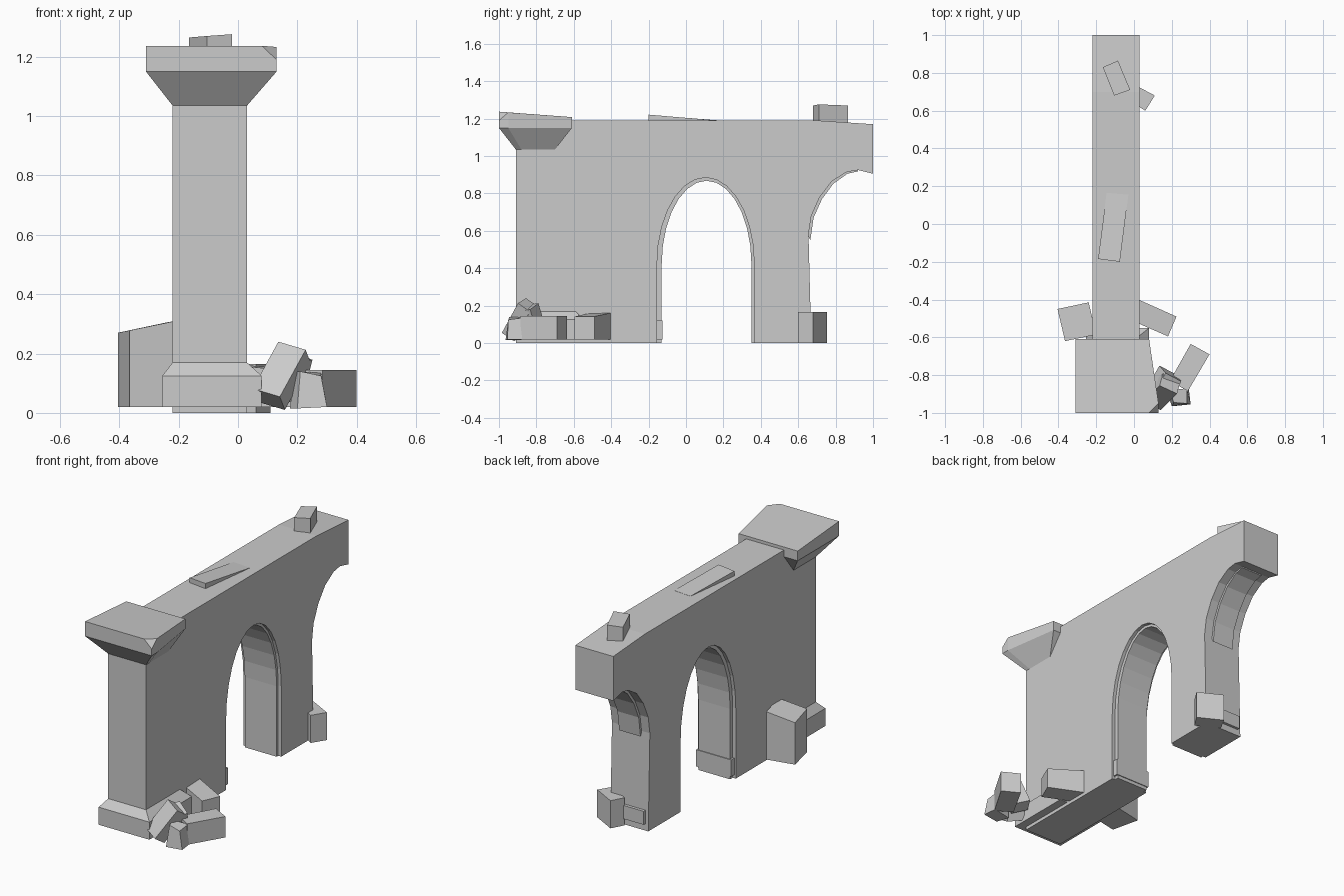
import bpy, bmesh, math
from mathutils import Vector, Euler

if "Cube" in bpy.data.objects:
    bpy.data.objects.remove(bpy.data.objects["Cube"])


def finish(name, bm):
    bmesh.ops.recalc_face_normals(bm, faces=bm.faces)
    me = bpy.data.meshes.new(name)
    bm.to_mesh(me)
    bm.free()
    ob = bpy.data.objects.new(name, me)
    bpy.context.collection.objects.link(ob)
    return ob


def loft(name, lower, upper):
    """Solid between two matching rings of 3D points."""
    bm = bmesh.new()
    a = [bm.verts.new(p) for p in lower]
    b = [bm.verts.new(p) for p in upper]
    n = len(a)
    bm.faces.new(a[::-1])
    bm.faces.new(b)
    for i in range(n):
        j = (i + 1) % n
        bm.faces.new((a[i], a[j], b[j], b[i]))
    return finish(name, bm)


def prism_x(name, yz, x0, x1):
    return loft(name, [(x0, y, z) for y, z in yz], [(x1, y, z) for y, z in yz])


def block(name, xy, z0, tops):
    return loft(name, [(x, y, z0) for x, y in xy],
                [(x, y, t) for (x, y), t in zip(xy, tops)])


def rect(x0, x1, y0, y1):
    return [(x0, y0), (x1, y0), (x1, y1), (x0, y1)]


def box(name, x0, x1, y0, y1, z0, z1):
    return block(name, rect(x0, x1, y0, y1), z0, [z1] * 4)


def arch(y0, y1, spring, apex, n=14):
    """Half-ellipse opening from left foot to right foot."""
    c, r = (y0 + y1) / 2, (y1 - y0) / 2
    pts = [(c - r * math.cos(math.pi * i / n),
            spring + (apex - spring) * math.sin(math.pi * i / n)) for i in range(n + 1)]
    return [(y0, 0)] + pts + [(y1, 0)]


# Wall with a full arch and a broken half arch
broken = [(.67, 0), (.655, .58), (.67, .68), (.715, .78), (.78, .865),
          (.86, .915), (.92, .925), (1.0, .905)]
prism_x("arched_wall", [(-.91, 0)] + arch(-.155, .365, .42, .885) + broken +
        [(1.0, 1.17), (.7, 1.19), (-.91, 1.19)], -.22, .03)

# Inner ribs lining both arches
inner = arch(-.13, .35, .42, .868)
outer = arch(-.18, .39, .42, .91)
prism_x("arch_rib", inner + outer[::-1], -.2, .01)
rib = [(.665, .55), (.682, .67), (.727, .77), (.788, .852), (.863, .905), (.92, .918)]
prism_x("broken_arch_rib", rib + [(.92, .96), (.8, .92), (.69, .8), (.64, .6)], -.165, -.025)

# Small plinths at the feet of the openings
box("arch_plinth", -.21, .02, -.2, -.125, .02, .12)
box("end_plinth", -.2, .01, .62, .685, .04, .12)

# Column capital: flared neck plus slab, right side broken off at a slant
plan = [(-.31, -1), (.13, -1), (.13, -.95), (.08, -.61), (-.31, -.61)]
loft("capital_flare",
     [(-.22, -.91, 1.035), (.03, -.91, 1.035), (.03, -.88, 1.035),
      (.03, -.70, 1.035), (-.22, -.70, 1.035)],
     [(x, y, 1.15) for x, y in plan])
slab = block("capital_slab", plan, 1.15, [1.237, 1.237, 1.233, 1.208, 1.208])
bm = bmesh.new()
bm.from_mesh(slab.data)
p = [Vector(v) for v in ((.08, -1, 1.237), (.13, -1, 1.19), (.13, -.95, 1.233))]
no = (p[1] - p[0]).cross(p[2] - p[0])
if no.x < 0:
    no = -no
cut = bmesh.ops.bisect_plane(bm, geom=bm.verts[:] + bm.edges[:] + bm.faces[:],
                             plane_co=p[0], plane_no=no, clear_outer=True)
bmesh.ops.holes_fill(bm, edges=bm.edges[:])
bm.to_mesh(slab.data)
bm.free()

# Column base with a chamfered top
box("column_base", -.255, .08, -.95, -.55, .02, .125)
loft("base_chamfer", [(x, y, .125) for x, y in rect(-.255, .08, -.95, -.55)],
     [(x, y, .17) for x, y in rect(-.22, .03, -.91, -.59)])

# Fallen blocks against the wall
block("left_block", [(-.405, -.45), (-.365, -.62), (-.2, -.585), (-.24, -.415)],
      .02, [.27, .278, .312, .305])
block("right_block", [(-.01, -.385), (-.06, -.49), (.18, -.595), (.225, -.49)],
      .02, [.165, .165, .142, .142])
block("pier_block", [(.06, .6), (.11, .68), (-.03, .755), (-.07, .68)], 0, [.165] * 4)

# Rubble heap by the column
block("rubble_long", [(.3, -.635), (.4, -.69), (.285, -.885), (.19, -.83)], .02, [.145] * 4)
loft("rubble_small", [(.175, -.89, .015), (.2, -.965, .015), (.3, -.955, .02), (.29, -.87, .02)],
     [(.19, -.88, .14), (.21, -.945, .14), (.28, -.95, .125), (.28, -.87, .135)])


def tilted(name, c, s, deg):
    m = Euler([math.radians(d) for d in deg]).to_matrix()
    ring = [(-1, -1), (1, -1), (1, 1), (-1, 1)]
    lo, hi = ([Vector(c) + m @ Vector((u * s[0] / 2, v * s[1] / 2, w * s[2] / 2))
               for u, v in ring] for w in (-1, 1))
    return loft(name, lo, hi)


tilted("rubble_leaning", (.147, -.888, .125), (.105, .08, .2), (-35, 15, -25))
tilted("rubble_rear", (.17, -.83, .125), (.1, .09, .14), (8, 20, -28))

# Loose bricks on top of the wall
block("top_brick", [(-.165, .83), (-.105, .68), (-.02, .71), (-.085, .865)],
      1.17, [1.265, 1.27, 1.276, 1.27])
block("top_wedge", [(-.19, -.185), (-.075, -.2), (-.03, .155), (-.145, .165)],
      1.17, [1.219, 1.221, 1.191, 1.191])
